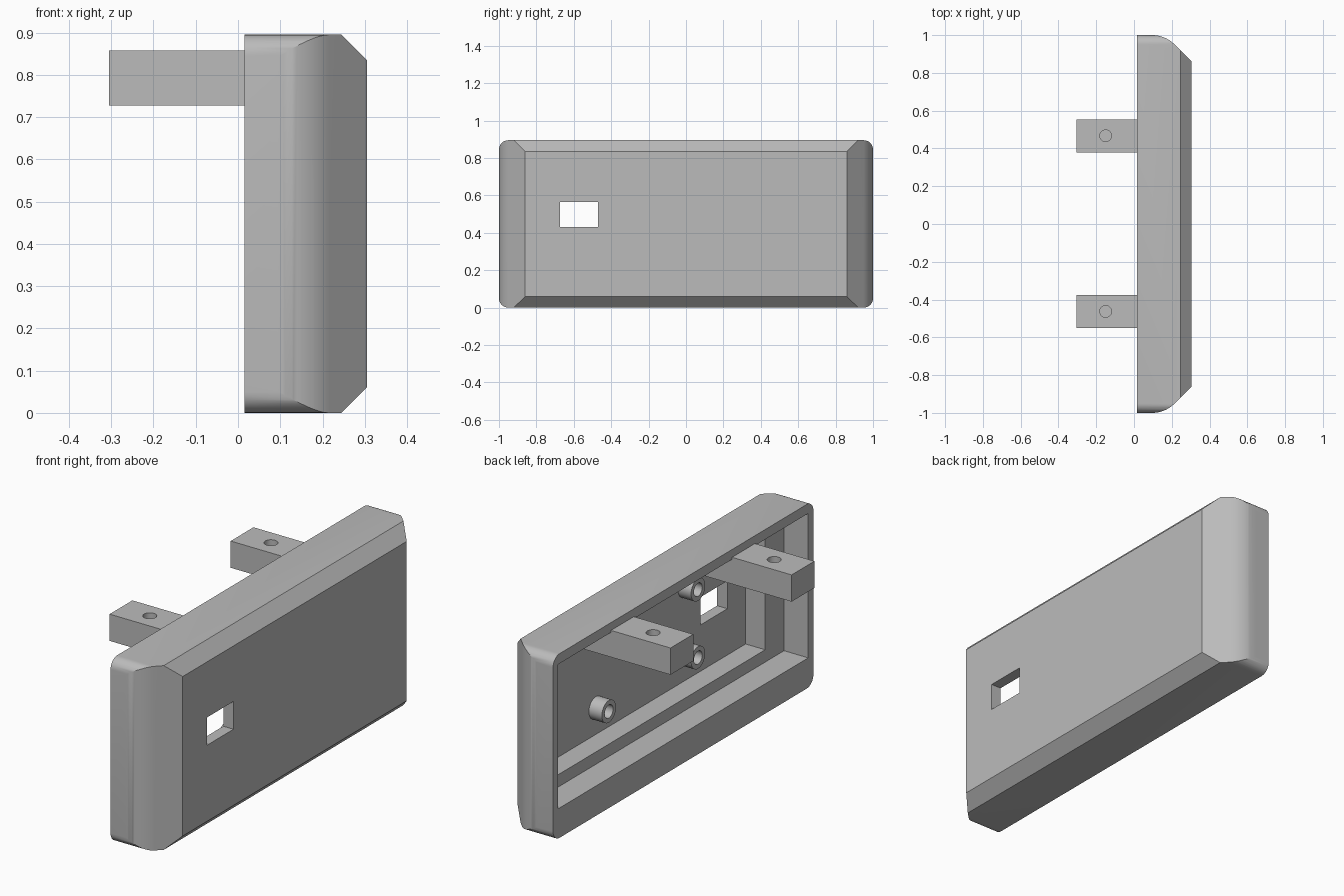
import bpy, bmesh
from math import cos, sin, pi
from mathutils import Vector

cube = bpy.data.objects.get("Cube")
if cube:
    bpy.data.objects.remove(cube, do_unlink=True)

GREY = 0.5
mat = bpy.data.materials.new("plain grey")
mat.use_nodes = True
mat.diffuse_color = (GREY, GREY, GREY, 1)
mat.node_tree.nodes["Principled BSDF"].inputs["Base Color"].default_value = (GREY, GREY, GREY, 1)


def prism(name, axis, outline, lo, hi):
    """Extrude a 2D outline along an axis; outline holds the other two axes in x, y, z order."""
    def place(p, t):
        co = list(p)
        co.insert("xyz".index(axis), t)
        return Vector(co)
    bm = bmesh.new()
    ends = [[bm.verts.new(place(p, t)) for p in outline] for t in (lo, hi)]
    for ring in ends:
        bm.faces.new(ring)
    n = len(outline)
    for i in range(n):
        j = (i + 1) % n
        bm.faces.new((ends[0][i], ends[0][j], ends[1][j], ends[1][i]))
    bmesh.ops.recalc_face_normals(bm, faces=bm.faces)
    mesh = bpy.data.meshes.new(name)
    bm.to_mesh(mesh)
    bm.free()
    mesh.materials.append(mat)
    obj = bpy.data.objects.new(name, mesh)
    bpy.context.collection.objects.link(obj)
    return obj


def arc(cx, cy, r, a0, a1, steps=12):
    return [(cx + r * cos(a0 + (a1 - a0) * i / steps),
             cy + r * sin(a0 + (a1 - a0) * i / steps)) for i in range(steps + 1)]


def circle(cx, cy, r, steps=32):
    return arc(cx, cy, r, 0, 2 * pi, steps)[:-1]


def rect(x0, x1, y0, y1):
    return [(x0, y0), (x1, y0), (x1, y1), (x0, y1)]


def activate(obj):
    bpy.ops.object.select_all(action="DESELECT")
    obj.select_set(True)
    bpy.context.view_layer.objects.active = obj


def combine(obj, tool, operation="DIFFERENCE"):
    """Apply a boolean and remove the tool object."""
    tool.hide_render = True
    mod = obj.modifiers.new("cut", "BOOLEAN")
    mod.operation, mod.solver, mod.object = operation, "EXACT", tool
    activate(obj)
    bpy.ops.object.modifier_apply(modifier=mod.name)
    bpy.data.objects.remove(tool, do_unlink=True)


def smooth(obj):
    activate(obj)
    bpy.ops.object.shade_smooth_by_angle(angle=pi / 7)


BACK, FACE, TOP = 0.015, 0.305, 0.895
LEDGE, PANEL = 0.145, 0.25

# Outer body: rounded rectangle trimmed by the plan and the end profile
r = 0.05
corners = [(1 - r, TOP - r), (r - 1, TOP - r), (r - 1, r), (1 - r, r)]
outline = [p for k, c in enumerate(corners) for p in arc(*c, r, k * pi / 2, (k + 1) * pi / 2, 8)]
shell = prism("shell", "x", outline, BACK, FACE)

bend = arc(0.095, 0.83, 0.17, pi / 2, pi / 4) + [(FACE, 0.86)]
plan = [(-0.1, 1)] + bend
plan += [(x, -y) for x, y in reversed(plan)]
combine(shell, prism("plan_trim", "z", plan, -0.1, 1), "INTERSECT")

c = 0.06
side = [(-0.1, 0), (FACE - c, 0), (FACE, c), (FACE, TOP - c), (FACE - c, TOP), (-0.1, TOP)]
combine(shell, prism("bevel_trim", "y", side, -1.2, 1.2), "INTERSECT")

# Stepped hollow at the back, and the window through the panel
combine(shell, prism("wide_hollow", "x", rect(-0.96, 0.96, 0.145, 0.847), -0.1, LEDGE))
combine(shell, prism("deep_hollow", "x", rect(-0.815, 0.815, 0.205, 0.787), 0.05, PANEL))
combine(shell, prism("window_cut", "x", rect(-0.675, -0.47, 0.43, 0.565), 0.1, 0.5))
smooth(shell)

# Mounting arms with a blind screw hole on top
for label, y in (("front", -0.463), ("back", 0.467)):
    arm = prism(label + "_arm", "z", rect(-0.305, PANEL + 0.02, y - 0.0875, y + 0.0875), 0.727, 0.857)
    combine(arm, prism("hole_cut", "z", circle(-0.15, y, 0.031), 0.757, 1))
    smooth(arm)

# Four hollow standoffs on the inside of the panel
for label, y in (("front", -0.35), ("back", 0.335)):
    for level, z in (("lower", 0.335), ("upper", 0.665)):
        post = prism(f"{label}_{level}_standoff", "x", circle(y, z, 0.054), 0.18, PANEL + 0.01)
        combine(post, prism("bore_cut", "x", circle(y, z, 0.032), 0.1, PANEL))
        smooth(post)
